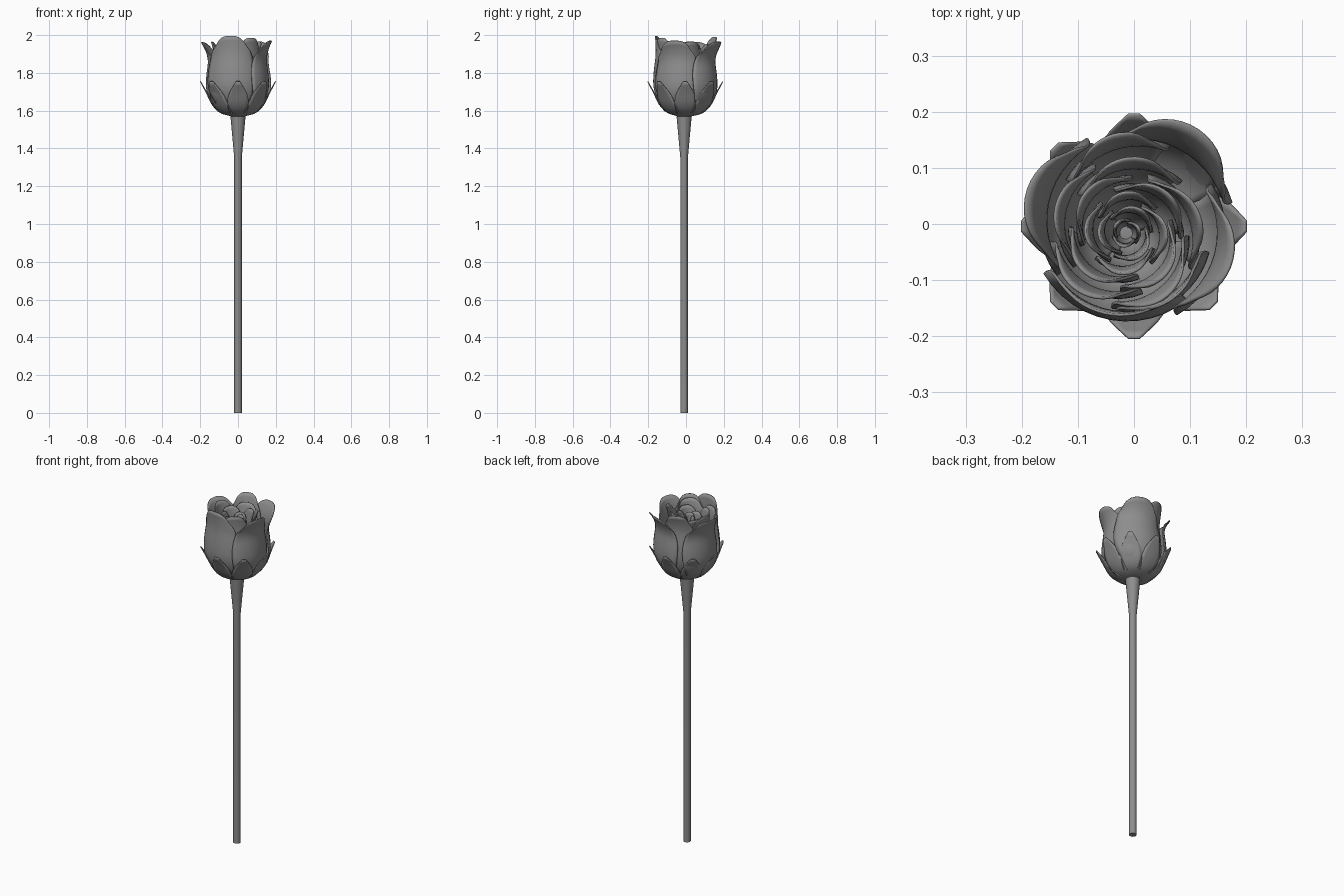
import bpy, bmesh, math

if "Cube" in bpy.data.objects:
    bpy.data.objects.remove(bpy.data.objects["Cube"])

grey = bpy.data.materials.new("dark_grey")
grey.diffuse_color = (0.27, 0.27, 0.27, 1)
grey.use_nodes = True
grey.node_tree.nodes["Principled BSDF"].inputs["Base Color"].default_value = grey.diffuse_color


def finish(name, bm, thickness=0):
    bmesh.ops.remove_doubles(bm, verts=bm.verts, dist=1e-5)
    bmesh.ops.recalc_face_normals(bm, faces=bm.faces)
    me = bpy.data.meshes.new(name)
    bm.to_mesh(me)
    bm.free()
    me.materials.append(grey)
    ob = bpy.data.objects.new(name, me)
    bpy.context.collection.objects.link(ob)
    if thickness:
        m = ob.modifiers.new("thickness", 'SOLIDIFY')
        m.thickness = thickness
        m.offset = 0
    bpy.ops.object.select_all(action='DESELECT')
    ob.select_set(True)
    bpy.context.view_layer.objects.active = ob
    bpy.ops.object.shade_smooth_by_angle(angle=math.radians(40))
    return ob


def sheet(name, point, nu, nv, thickness):
    """Grid surface from point(u, v), u in -1..1 and v in 0..1."""
    bm = bmesh.new()
    g = [[bm.verts.new(point(2 * i / nu - 1, j / nv)) for i in range(nu + 1)]
         for j in range(nv + 1)]
    for j in range(nv):
        for i in range(nu):
            bm.faces.new((g[j][i], g[j][i + 1], g[j + 1][i + 1], g[j + 1][i]))
    return finish(name, bm, thickness)


def sample(table, t):
    """Smooth interpolation through evenly spaced values."""
    n = len(table) - 1
    i = min(int(t * n), n - 1)
    f = t * n - i
    p = [table[max(0, min(n, k))] for k in (i - 1, i, i + 1, i + 2)]
    return p[1] + 0.5 * f * (p[2] - p[0] + f * (2 * p[0] - 5 * p[1] + 4 * p[2] - p[3]
                             + f * (3 * (p[1] - p[2]) + p[3] - p[0])))


def lathe(name, profile, cx, cy, sides):
    bm = bmesh.new()
    rings = [[bm.verts.new((cx + r * math.cos(2 * math.pi * i / sides),
                            cy + r * math.sin(2 * math.pi * i / sides), z))
              for i in range(sides)] for r, z in profile]
    for a, b in zip(rings, rings[1:]):
        for i in range(sides):
            k = (i + 1) % sides
            bm.faces.new((a[i], a[k], b[k], b[i]))
    bm.faces.new(rings[0][::-1])
    bm.faces.new(rings[-1])
    return finish(name, bm)


# Stem with flared neck, and the small base that holds the petals
lathe("stem", [(0.02, 0), (0.02, 1.35), (0.029, 1.45), (0.04, 1.57)], 0, -0.01, 20)
lathe("flower_base", [(0.04, 1.57), (0.085, 1.592), (0.10, 1.615), (0.03, 1.64)], 0, -0.008, 20)

# Sepals: eight pointed leaves cupping the flower
SEPAL_R = [0.03, 0.095, 0.138, 0.165, 0.199]
SEPAL_Z = [1.572, 1.59, 1.635, 1.69, 1.755]
SEPAL_W = [0.018, 0.044, 0.056, 0.048, 0.010]
for k in range(8):
    a = k * math.pi / 4

    def sepal_point(u, v, a=a):
        r = sample(SEPAL_R, v) - 0.014 * u * u * (1 - v)
        w = u * sample(SEPAL_W, v)
        return (r * math.cos(a) - w * math.sin(a),
                -0.004 + r * math.sin(a) + w * math.cos(a), sample(SEPAL_Z, v))
    sheet("sepal", sepal_point, 6, 10, 0.005)

# Petals: cupped sheets wrapped round the axis, each overlapping the next
CUP = [0.2, 0.72, 0.92, 1.0, 1.0, 0.97, 0.93, 0.91, 0.9]
SPREAD = [0.9, 0.85, 0.9, 0.97, 1.0, 1.0, 0.95, 0.84, 0.58]


def petal(name, angle, radius, half, bottom, top, flare, centre, spiral):
    a0 = math.radians(angle)

    def point(u, v):
        a = a0 + u * half * sample(SPREAD, v)
        lip = max(0, (v - 0.68) / 0.32) ** 2
        r = radius * sample(CUP, v) + spiral * u * min(1, 3 * v)
        r += flare * lip * (1 - 0.45 * u * u)
        z = bottom + (top - bottom) * v * (1 - 0.10 * abs(u) ** 3 * v)
        return (centre[0] + r * math.cos(a), centre[1] + r * math.sin(a), z)
    sheet(name, point, 12, 18, 0.005)


# angle, radius, half angle, top, lip flare
for ang, rad, half, top, flare in [
        (60, 0.172, 0.82, 1.965, 0.052), (165, 0.166, 0.84, 1.962, 0.047),
        (257, 0.168, 0.86, 1.996, 0.010), (342, 0.166, 0.80, 1.97, 0.038),
        (105, 0.150, 0.70, 1.99, 0.030), (300, 0.150, 0.72, 1.985, 0.012)]:
    petal("outer_petal", ang, rad, half, 1.572, top, flare, (-0.003, -0.004), -0.008)

# Inner rings: count, radius, half angle, top, flare, first angle
for n, rad, half, top, flare, first in [
        (5, 0.122, 0.86, 1.965, 0.022, 20), (4, 0.092, 0.98, 1.95, 0.018, 50),
        (4, 0.064, 0.98, 1.93, 0.014, 5), (3, 0.042, 1.2, 1.92, 0.010, 70),
        (3, 0.022, 1.2, 1.91, 0.004, 20)]:
    for k in range(n):
        petal("inner_petal", first + 360 * k / n, rad, half, 1.61,
              top - 0.012 * (k % 2), flare, (-0.014, -0.016), -0.1 * rad)
